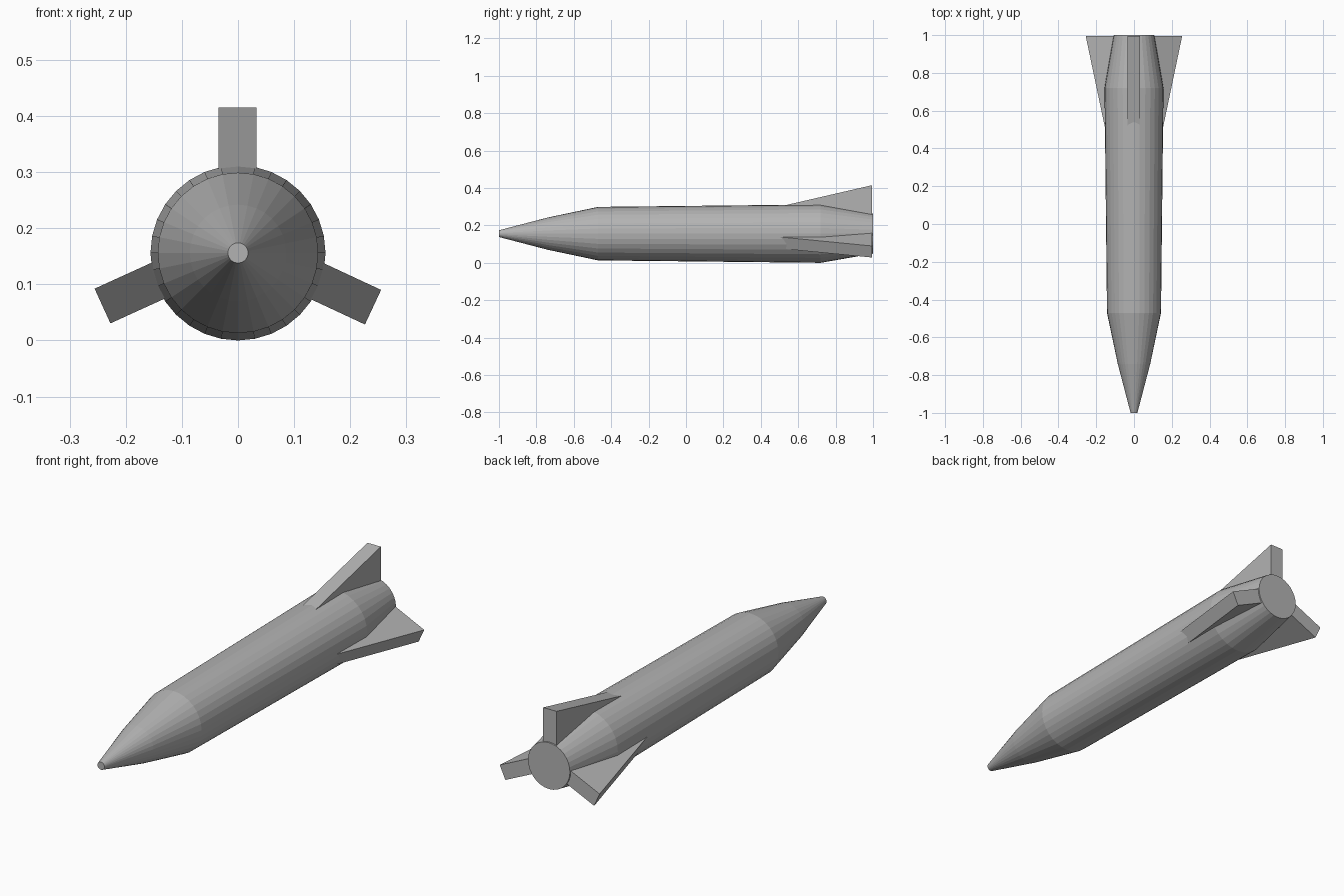
import bpy, bmesh
from math import cos, sin, pi, radians
from mathutils import Vector

if "Cube" in bpy.data.objects:
    bpy.data.objects.remove(bpy.data.objects["Cube"])

AXIS_Z = 0.156
SIDES = 32

grey = bpy.data.materials.new("mid grey")
grey.use_nodes = True
grey.diffuse_color = (0.45, 0.45, 0.45, 1)
grey.node_tree.nodes["Principled BSDF"].inputs["Base Color"].default_value = grey.diffuse_color


def finish(name, bm):
    bmesh.ops.recalc_face_normals(bm, faces=bm.faces)
    mesh = bpy.data.meshes.new(name)
    bm.to_mesh(mesh)
    bm.free()
    mesh.materials.append(grey)
    obj = bpy.data.objects.new(name, mesh)
    bpy.context.collection.objects.link(obj)
    return obj


def make_body(name, profile):
    """Faceted body of revolution along y from (y, radius) pairs."""
    bm = bmesh.new()
    rings = []
    for y, r in profile:
        angles = [2 * pi * i / SIDES for i in range(SIDES)]
        rings.append([bm.verts.new((r * cos(a), y, AXIS_Z + r * sin(a))) for a in angles])
    for a, b in zip(rings, rings[1:]):
        for i in range(SIDES):
            j = (i + 1) % SIDES
            bm.faces.new((a[i], a[j], b[j], b[i]))
    bm.faces.new(rings[0])
    bm.faces.new(rings[-1])
    return finish(name, bm)


def make_fin(name, angle, shift):
    """Thick triangular fin pointing outward at angle, moved sideways by shift."""
    out = Vector((cos(angle), 0, sin(angle)))
    side = Vector((-sin(angle), 0, cos(angle)))
    outline = [(0.31, 0.1), (0.54, 0.154), (0.995, 0.259), (0.995, 0.06), (0.7, 0.06)]
    bm = bmesh.new()
    verts = [bm.verts.new(out * r + side * (shift - 0.034) + Vector((0, y, AXIS_Z)))
             for y, r in outline]
    face = bm.faces.new(verts)
    new = bmesh.ops.extrude_face_region(bm, geom=[face])["geom"]
    bmesh.ops.translate(bm, vec=side * 0.068,
                        verts=[v for v in new if isinstance(v, bmesh.types.BMVert)])
    return finish(name, bm)


# Blunt nose, slightly widening body and tapered tail
make_body("rocket_body", [(-1, 0.018), (-0.74, 0.086), (-0.47, 0.143), (0.72, 0.156), (1, 0.107)])

# Three tail fins
make_fin("top_fin", radians(90), 0.001)
make_fin("left_fin", radians(-25), 0.014)
make_fin("right_fin", radians(180 + 24.5), -0.014)
